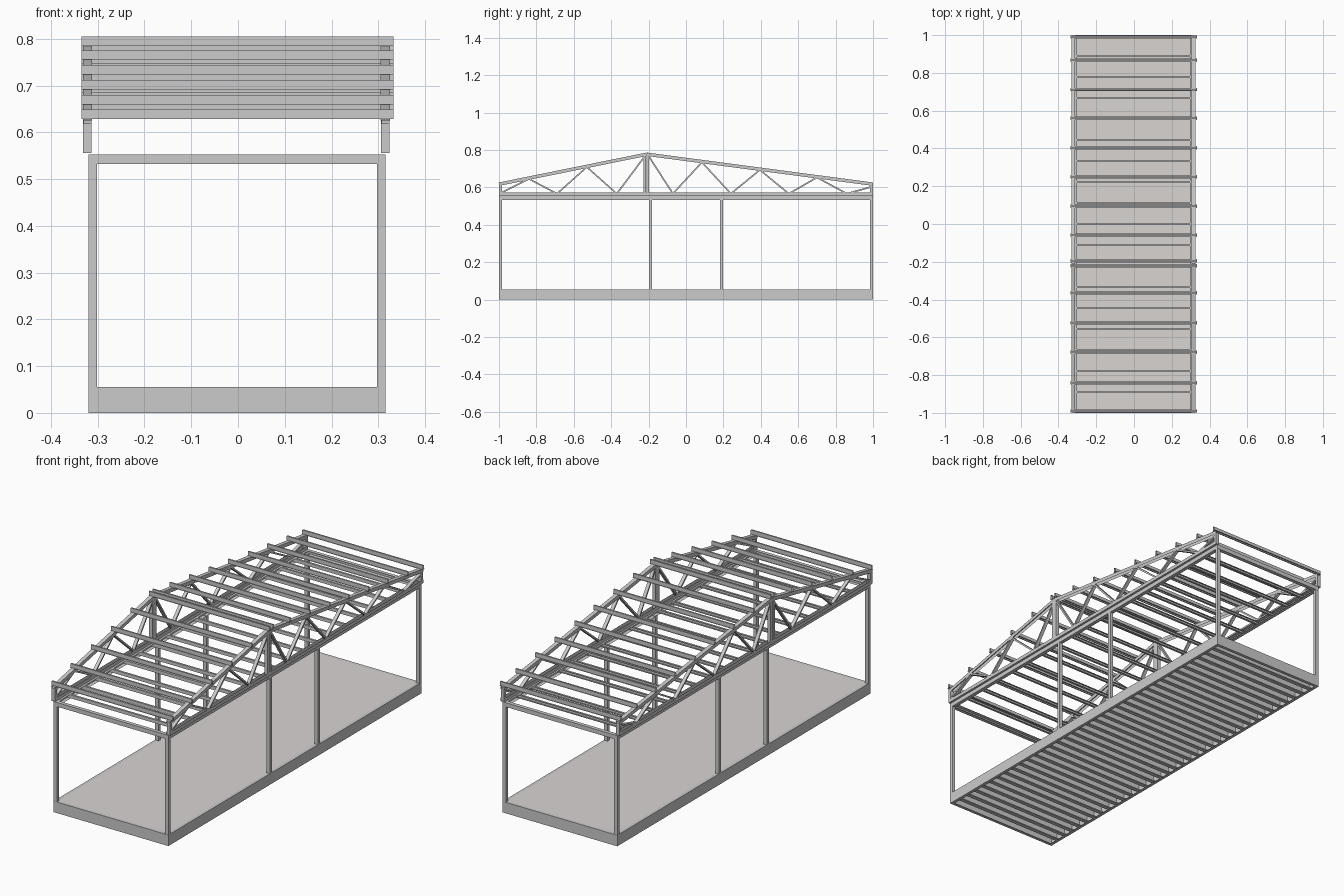
import bpy, bmesh
from mathutils import Vector

if "Cube" in bpy.data.objects:
    bpy.data.objects.remove(bpy.data.objects["Cube"])

X, Y, Z = Vector((1, 0, 0)), Vector((0, 1, 0)), Vector((0, 0, 1))


def members(name, profile, lines, closed=False):
    """Sweep one steel section (side, up) along each straight line."""
    bm = bmesh.new()
    for a, b in lines:
        a, b = Vector(a), Vector(b)
        d = (b - a).normalized()
        u = Y if abs(d.x) > 0.9 else X
        v = d.cross(u)
        if v.z < -1e-5 or (abs(v.z) <= 1e-5 and v.y < 0):
            v = -v
        rings = [[bm.verts.new(p + u * s + v * t) for s, t in profile] for p in (a, b)]
        n = len(profile)
        for i in range(n if closed else n - 1):
            j = (i + 1) % n
            bm.faces.new((rings[0][i], rings[0][j], rings[1][j], rings[1][i]))
        if closed:
            for r in rings:
                bm.faces.new(r)
            bmesh.ops.recalc_face_normals(bm, faces=bm.faces)
    me = bpy.data.meshes.new(name)
    bm.to_mesh(me)
    bm.free()
    ob = bpy.data.objects.new(name, me)
    bpy.context.collection.objects.link(ob)
    return ob


def rect(w, h):
    return [(-w / 2, -h / 2), (w / 2, -h / 2), (w / 2, h / 2), (-w / 2, h / 2)]


def channel(w, h, lip=0.0):
    """C section: web at side 0, flanges reaching to side w."""
    pts = [(w, 0), (0, 0), (0, h), (w, h)]
    if lip:
        pts = [(w, lip)] + pts + [(w, h - lip)]
    return pts


XL, XR = -0.32, 0.315        # outer faces of the box frame
TL, TR = -0.322, 0.315       # centre lines of the two trusses


# Floor frame and ceiling ring of edge channels
def ring(name, z, h, w):
    members(name + "_left", channel(w, h), [((XL, -1, z), (XL, 1, z))])
    members(name + "_right", channel(-w, h), [((XR, -1, z), (XR, 1, z))])
    members(name + "_front", channel(w, h), [((XL, -1, z), (XR, -1, z))])
    members(name + "_back", channel(-w, h), [((XL, 1, z), (XR, 1, z))])


ring("floor_edge", 0, 0.055, 0.016)
ring("ceiling_edge", 0.532, 0.021, 0.019)

# Floor panel
floor = members("floor_panel", rect(XR - XL - 0.004, 0.003),
                [(((XL + XR) / 2, -0.998, 0.052), ((XL + XR) / 2, 0.998, 0.052))], True)
mat = bpy.data.materials.new("floor_board")
mat.diffuse_color = (0.70, 0.66, 0.65, 1)
mat.use_nodes = True
mat.node_tree.nodes["Principled BSDF"].inputs["Base Color"].default_value = mat.diffuse_color
floor.data.materials.append(mat)

# Floor joists and ceiling joists
members("floor_joists", channel(0.02, 0.046, 0.005),
        [((XL + 0.002, k / 18 - 0.01, 0.004), (XR - 0.002, k / 18 - 0.01, 0.004))
         for k in range(-17, 18)])
members("ceiling_joists", channel(0.01, 0.017, 0.003),
        [((XL + 0.002, k / 9 - 0.005, 0.534), (XR - 0.002, k / 9 - 0.005, 0.534))
         for k in range(-8, 9)])

# Posts at the corners and beside the middle bay
members("posts", rect(0.018, 0.016),
        [((x, y, 0.05), (x, y, 0.534))
         for x in (XL + 0.009, XR - 0.009) for y in (-0.991, -0.19, 0.19, 0.991)], True)


# Roof line of the trusses (centre of the top chord)
PEAK = -0.21


def roof(y):
    t = (y + 1) / (PEAK + 1) if y < PEAK else (1 - y) / (1 - PEAK)
    return 0.617 + 0.160 * t


# Zigzag web nodes of one truss: (y, z)
low = 0.571
front_web = [(-0.99, 0.575), (-0.84, None), (-0.69, low), (-0.53, None),
             (-0.37, low), (-0.225, 0.765)]
rear_web = [(-0.195, 0.765), (-0.07, low), (0.085, None), (0.24, low), (0.395, None),
            (0.55, low), (0.70, None), (0.86, low), (0.99, 0.607)]

for side, x in (("left", TL), ("right", TR)):
    # Upward-open bottom chord and downward-open top chords
    members(side + "_bottom_chord", [(-0.01, 0.018), (-0.01, 0), (0.01, 0), (0.01, 0.018)],
            [((x, -1, 0.5535), (x, 1, 0.5535))])
    members(side + "_top_chord", [(-0.01, -0.009), (-0.01, 0.009), (0.01, 0.009), (0.01, -0.009)],
            [((x, a, roof(a)), (x, b, roof(b))) for a, b in ((-1, PEAK), (PEAK, 1))])
    # End posts and the double king post
    members(side + "_truss_posts", rect(0.018, 0.015),
            [((x, y, 0.556), (x, y, roof(y))) for y in (-0.992, 0.992, -0.221, -0.204)], True)
    # Diagonals
    segs = []
    for web in (front_web, rear_web):
        pts = [(x, y, roof(y) - 0.004 if z is None else z - 0.005) for y, z in web]
        segs += list(zip(pts, pts[1:]))
    members(side + "_truss_diagonals", rect(0.017, 0.008), segs, True)

# Hat-section purlins over both trusses
hat = [(-0.009, 0), (-0.004, 0), (-0.004, 0.02), (0.004, 0.02), (0.004, 0), (0.009, 0)]
purlin_y = [-0.99, -0.84, -0.68, -0.522, -0.365, -0.222, -0.195, -0.06, 0.095,
            0.25, 0.403, 0.56, 0.712, 0.867, 0.99]
members("roof_purlins", hat,
        [((-0.335, y, roof(y) + 0.01), (0.333, y, roof(y) + 0.01)) for y in purlin_y])
